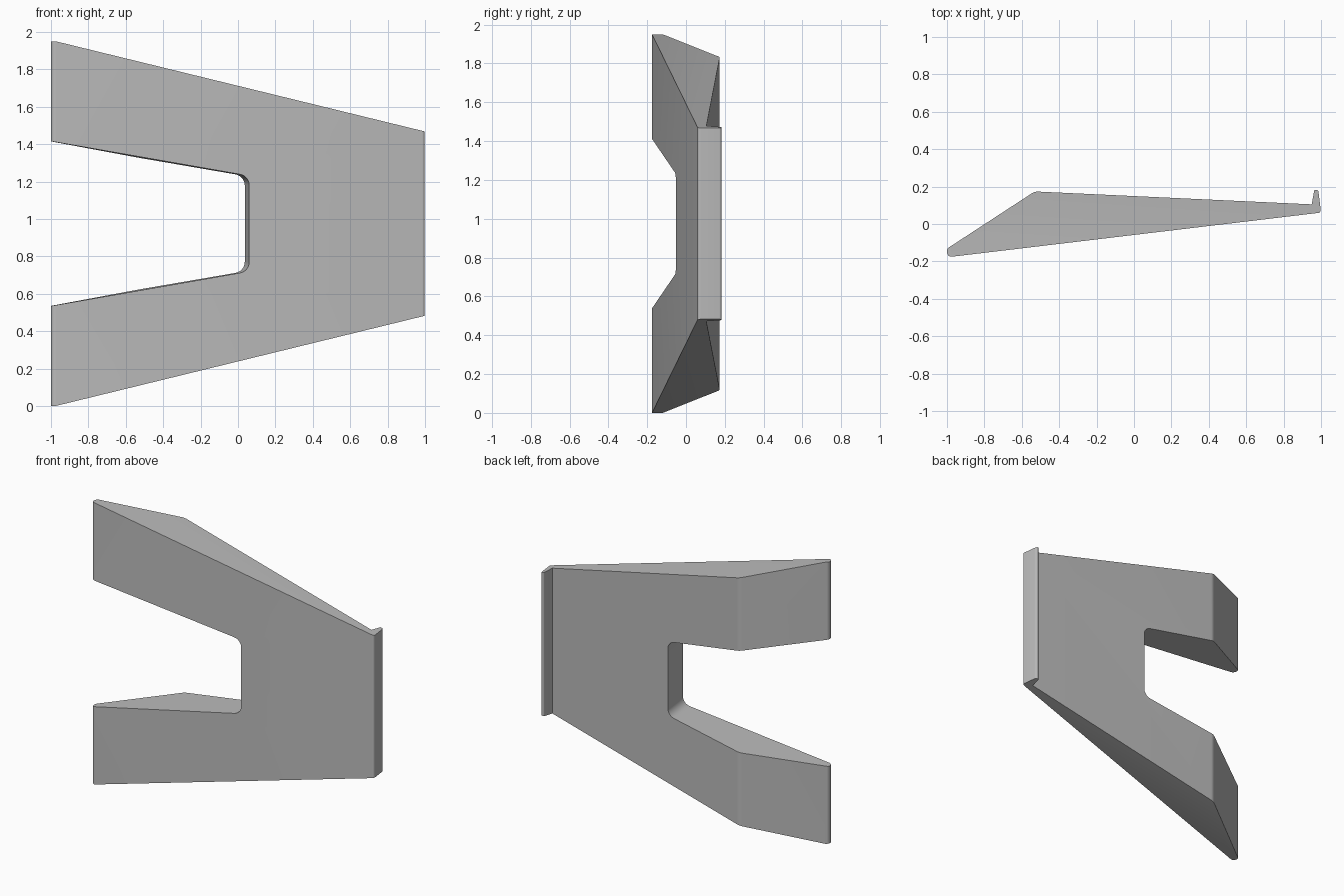
import bpy, bmesh, math
from mathutils import Vector

SLOPE = 0.12      # lean of the front face across x
MID_Z = 0.975     # height of the mirror plane

if "Cube" in bpy.data.objects:
    bpy.data.objects.remove(bpy.data.objects["Cube"], do_unlink=True)


def rounded(corners, steps=8):
    """Outline from (a, b, radius) corners, each replaced by an arc."""
    out = []
    for i, (a, b, r) in enumerate(corners):
        p = Vector((a, b))
        if r == 0:
            out.append(p)
            continue
        d1 = (Vector(corners[i - 1][:2]) - p).normalized()
        d2 = (Vector(corners[(i + 1) % len(corners)][:2]) - p).normalized()
        half = d1.angle(d2) / 2
        centre = p + (d1 + d2).normalized() * r / math.sin(half)
        start = p + d1 * r / math.tan(half) - centre
        end = p + d2 * r / math.tan(half) - centre
        sweep = start.angle(end)
        for k in range(steps + 1):
            t = k / steps
            out.append(centre + (start * math.sin((1 - t) * sweep)
                                 + end * math.sin(t * sweep)) / math.sin(sweep))
    return out


def prism(name, loop, offset):
    """Closed solid from a loop running anticlockwise about the offset."""
    bm = bmesh.new()
    near = [bm.verts.new(p) for p in loop]
    far = [bm.verts.new(p + offset) for p in loop]
    bm.faces.new(near[::-1])
    bm.faces.new(far)
    for i in range(len(near)):
        bm.faces.new((near[i - 1], near[i], far[i], far[i - 1]))
    mesh = bpy.data.meshes.new(name)
    bm.to_mesh(mesh)
    bm.free()
    obj = bpy.data.objects.new(name, mesh)
    bpy.context.collection.objects.link(obj)
    return obj


# Wedge section with a rounded nose, a raised ridge and a small end lip
section = rounded([
    (-1.0, -0.178, 0.024), (1.0, 0.061, 0.015), (0.985, 0.182, 0.011),
    (0.964, 0.182, 0.008), (0.95, 0.105, 0), (-0.531, 0.174, 0.06),
    (-1.0, -0.132, 0.024)])
bracket = prism("forked_bracket", [Vector((p.x, p.y, -0.1)) for p in section],
                Vector((0, 0, 2.2)))

# Tapered fork outline, upper half mirrored to the lower half
upper = [(0.06, 0.255, 0.06), (-1.1, 0.458, 0), (-1.1, 0.975, 0),
         (-0.975, 0.975, 0), (1.1, 0.468, 0)]
outline = rounded(upper + [(x, -z, r) for x, z, r in reversed(upper)])

# The outline is swept square to the sloping front face
lean = Vector((-SLOPE, 1, 0))
fork = prism("fork_cutter",
             [Vector((p.x, -0.058 + SLOPE * p.x, MID_Z + p.y)) - lean * 0.1
              for p in outline], lean * 0.7)
fork.hide_render = True

cut = bracket.modifiers.new("fork_shape", "BOOLEAN")
cut.operation = "INTERSECT"
cut.solver = "EXACT"
cut.object = fork
bpy.ops.object.select_all(action="DESELECT")
bpy.context.view_layer.objects.active = bracket
bracket.select_set(True)
bpy.ops.object.modifier_apply(modifier=cut.name)
bpy.data.objects.remove(fork, do_unlink=True)

# Plain grey finish
grey = bpy.data.materials.new("plain_grey")
grey.use_nodes = True
colour = (0.5, 0.5, 0.5, 1)
grey.diffuse_color = colour
grey.node_tree.nodes["Principled BSDF"].inputs["Base Color"].default_value = colour
bracket.data.materials.clear()
bracket.data.materials.append(grey)
bpy.ops.object.shade_smooth_by_angle(angle=math.radians(25))
